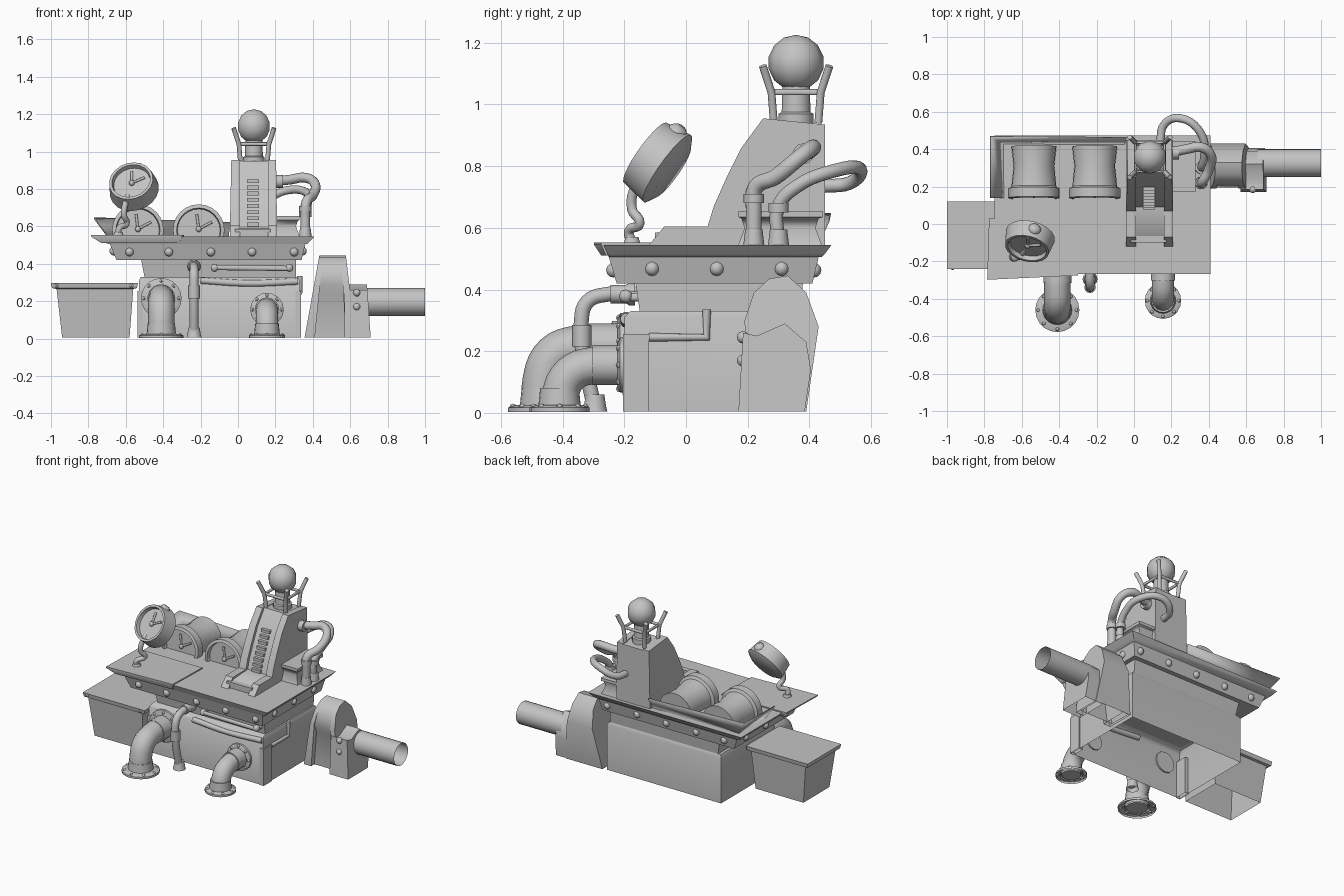
import bpy, bmesh, math
from mathutils import Vector

cube = bpy.data.objects.get("Cube")
if cube:
    bpy.data.objects.remove(cube, do_unlink=True)

GREY = (0.55, 0.55, 0.55, 1)
mat = bpy.data.materials.new("plain grey")
mat.use_nodes = True
mat.diffuse_color = GREY
mat.node_tree.nodes["Principled BSDF"].inputs["Base Color"].default_value = GREY
parts = []


def add(name, mesh):
    mesh.materials.clear()
    mesh.materials.append(mat)
    ob = bpy.data.objects.new(name, mesh)
    bpy.context.collection.objects.link(ob)
    parts.append(ob)
    return ob


def finish(name, bm):
    bmesh.ops.recalc_face_normals(bm, faces=bm.faces)
    # Parts that stand on the floor are open underneath
    floor = [f for f in bm.faces if all(v.co.z < .012 for v in f.verts)]
    bmesh.ops.delete(bm, geom=floor, context='FACES')
    me = bpy.data.meshes.new(name)
    bm.to_mesh(me)
    bm.free()
    return add(name, me)


def loft(name, rings, closed=True, caps=True):
    bm = bmesh.new()
    vs = [[bm.verts.new(p) for p in ring] for ring in rings]
    n = len(vs[0])
    for a, b in zip(vs, vs[1:]):
        for i in range(n if closed else n - 1):
            j = (i + 1) % n
            bm.faces.new((a[i], a[j], b[j], b[i]))
    if closed and caps:
        bm.faces.new(vs[0])
        bm.faces.new(vs[-1])
    return finish(name, bm)


def stack(name, levels):
    """Stacked rectangles, each given as x0, x1, y0, y1, z."""
    return loft(name, [[(a, c, z), (b, c, z), (b, d, z), (a, d, z)]
                       for a, b, c, d, z in levels])


def box(name, x0, x1, y0, y1, z0, z1):
    return stack(name, [(x0, x1, y0, y1, z0), (x0, x1, y0, y1, z1)])


def prism(name, outline, x0, x1, lean0=0.0, lean1=0.0):
    """A side outline of (y, z) points drawn out along x."""
    return loft(name, [[(x + lean * z, y, z) for y, z in outline]
                       for x, lean in ((x0, lean0), (x1, lean1))])


def lathe(name, profile, loc, axis=(0, 0, 1), n=20, caps=True):
    """A profile of (radius, height) points turned about an axis."""
    q = Vector(axis).to_track_quat('Z', 'Y')
    ring = [math.tau * i / n for i in range(n)]
    return loft(name, [[Vector(loc) + q @ Vector((r * math.cos(t), r * math.sin(t), h))
                        for t in ring] for r, h in profile], caps=caps)


def ball(name, loc, r, u=10, v=6):
    bm = bmesh.new()
    bmesh.ops.create_uvsphere(bm, u_segments=u, v_segments=v, radius=r)
    bmesh.ops.translate(bm, verts=bm.verts, vec=loc)
    return finish(name, bm)


def tube(name, pts, r, smooth=True, cyclic=False):
    cu = bpy.data.curves.new(name, 'CURVE')
    cu.dimensions = '3D'
    cu.bevel_depth, cu.bevel_resolution, cu.resolution_u = r, 4, 5
    cu.use_fill_caps = True
    if smooth:
        sp = cu.splines.new('BEZIER')
        sp.bezier_points.add(len(pts) - 1)
        for b, p in zip(sp.bezier_points, pts):
            b.co = p
            b.handle_left_type = b.handle_right_type = 'AUTO'
    else:
        sp = cu.splines.new('POLY')
        sp.points.add(len(pts) - 1)
        for b, p in zip(sp.points, pts):
            b.co = (*p, 1)
    sp.use_cyclic_u = cyclic
    tmp = bpy.data.objects.new(name + "_path", cu)
    bpy.context.collection.objects.link(tmp)
    dg = bpy.context.evaluated_depsgraph_get()
    me = bpy.data.meshes.new_from_object(tmp.evaluated_get(dg))
    bpy.data.objects.remove(tmp, do_unlink=True)
    return add(name, me)


def dial_hands(name, centre, axis, r):
    q = Vector(axis).to_track_quat('Z', 'Y')
    for i, t in enumerate((0.5, 1.7)):
        tip = q @ Vector((math.cos(t) * r, math.sin(t) * r, 0))
        tube(f"{name}_hand_{i}", [centre, Vector(centre) + tip], 0.007, False)
    ball(name + "_hub", centre, 0.016)


def flange(name, loc, axis, r):
    lathe(name, [(r, 0), (r, 0.014), (r * 0.8, 0.022)], loc, axis)
    q = Vector(axis).to_track_quat('Z', 'Y')
    for i in range(8):
        t = math.tau * i / 8
        ball(f"{name}_bolt_{i}", Vector(loc) + q @ Vector(
            (0.86 * r * math.cos(t), 0.86 * r * math.sin(t), 0.016)), 0.011, 6, 4)


# Cabinet with corner pillars, trim and rail
stack("lower_cabinet", [(-.53, .33, -.2, .38, .005), (-.53, .33, -.2, .38, .31),
                        (-.52, .32, -.18, .37, .33)])
for x in (-.537, .307):
    stack("corner_pillar", [(x, x + .03, -.205, -.12, .005), (x, x + .03, -.205, -.12, .255)])
stack("upper_cabinet", [(-.5, .31, -.15, .37, .33), (-.52, .31, -.165, .38, .43)])
tube("front_trim", [(-.2, -.195, .31), (.05, -.195, .295), (.32, -.195, .305)], 0.018)
tube("side_bracket", [(.33, -.12, .245), (.33, .067, .245), (.33, .067, .335)], 0.014, False)
tube("front_rail", [(-.13, -.15, .38), (-.12, -.2, .38), (.27, -.2, .375), (.28, -.15, .375)],
     0.014, False)
for x in (-.125, .275):
    ball("rail_end", (x, -.195, .378), 0.022)

# Skirt with bolts, and the flared tabletop
stack("skirt", [(-.65, .34, -.225, .41, .42), (-.685, .36, -.25, .43, .505)])
for x in (-.58, -.37, -.145, .075, .3):
    for y in (-.235, .415):
        ball("skirt_bolt", (x, y, .463), 0.024)
for y in (-.11, .1, .31):
    for x in (-.665, .345):
        ball("skirt_bolt", (x, y, .468), 0.024)
stack("tabletop", [(-.69, .37, -.25, .44, .505), (-.72, .38, -.255, .45, .515),
                   (-.745, .408, -.268, .472, .545)])
loft("left_plate", [[(-.73, -.275, .51), (-.31, -.26, .51), (-.3, .01, .51), (-.72, .01, .51)]]
     + [[(-.785, -.298, z), (-.3, -.275, z), (-.29, .03, z), (-.775, .03, z)]
        for z in (.545, .553)])

# Flared tray behind the two gauge drums
tray = loft("back_tray", [[(-.7, .14, .545), (-.7, .43, .545), (-.05, .43, .545)],
                          [(-.77, .14, .64), (-.77, .47, .645), (-.04, .465, .62)]],
            closed=False)
tray.modifiers.new("thickness", 'SOLIDIFY').thickness = 0.005
axis = (0, -1, 0.06)
for x in (-.535, -.21):
    lathe("gauge_drum", [(.12, -.275), (.108, -.17), (.12, -.06), (.138, -.05), (.138, 0),
                         (.118, .005), (.114, -.02)], (x, .14, .58), axis, 24)
    dial_hands("drum_dial", (x, .155, .585), axis, .08)

# Tilted gauge on a hooked stalk
axis, face = Vector((-.2, -.8, .57)).normalized(), Vector((-.572, -.132, .843))
lathe("tilted_gauge", [(.1, -.11), (.134, -.09), (.12, 0), (.105, 0), (.1, -.025)],
      face, axis, 20)
dial_hands("tilted_dial", face - axis * .02, axis, .075)
lathe("gauge_knob", [(.034, 0), (.034, .02), (.02, .035)], (-.535, -.035, .9),
      (.3, .55, .75), 10)
tube("gauge_stalk", [(-.64, -.175, .55), (-.635, -.185, .59), (-.595, -.15, .615),
                     (-.61, -.175, .66), (-.6, -.165, .73), (-.58, -.12, .78)], 0.016)
lathe("stalk_foot", [(.028, 0), (.022, .02)], (-.64, -.175, .55), n=10)

# Tower: two cheeks around a set-back core with a ladder
slope = [(.07, .605), (.09, .67), (.13, .76), (.18, .86), (.25, .955)]
outer = [(-.12, .545), (-.07, .605)] + slope + [(.45, .935), (.45, .545)]
core = [(-.1, .545), (-.06, .59)] + [(y + .02, z - .005) for y, z in slope] \
    + [(.45, .93), (.45, .545)]
prism("tower_core", core, -.01, .18)
prism("tower_cheek_right", outer, -.055, .01, .02, 0)
prism("tower_cheek_left", outer, .16, .218, 0, -.015)
box("tower_foot", -.015, .175, -.1, -.04, .545, .585)
for i in range(8):
    z = .61 + i * .033
    for (y0, z0), (y1, z1) in zip(slope, slope[1:]):
        if z0 <= z < z1:
            y = y0 + (y1 - y0) * (z - z0) / (z1 - z0)
            box("ladder_rung", .048, .112, y + .007, y + .05, z - .01, z + .01)

# Lamp with its cage
LX, LY = .085, .357
lathe("lamp_neck", [(.058, .93), (.058, .97), (.048, .975), (.045, 1.07)], (LX, LY, 0), n=14)
ball("lamp_bulb", (LX, LY, 1.135), .091, 10, 7)
corners = [(-1, -1), (1, -1), (1, 1), (-1, 1)]
tube("cage_bars", [(LX + .078 * a, LY + .078 * b, 1.04) for a, b in corners], .01, False, True)
for a, b in corners:
    tube("cage_post", [(LX + s * a, LY + s * b, z) for s, z in
                       ((.072, .94), (.08, 1.04), (.108, 1.125))], .013, False)

# Small box and hoses beside the tower
stack("side_box", [(.2, .33, .17, .44, .545), (.2, .31, .19, .42, .6), (.2, .32, .18, .43, .63),
                   (.2, .33, .17, .445, .635), (.2, .33, .17, .445, .655)])
tube("upper_hose", [(.19, .38, .84), (.28, .4, .85), (.36, .41, .86), (.41, .37, .83),
                    (.4, .29, .765), (.365, .225, .73), (.36, .22, .65), (.36, .22, .55)], .026)
tube("rear_hose", [(.36, .3, .55), (.36, .3, .67), (.375, .36, .735), (.36, .48, .785),
                   (.25, .565, .79), (.16, .53, .745), (.14, .44, .735)], .022)
for y, z in ((.22, .68), (.3, .65)):
    lathe("hose_collar", [(.033, 0), (.033, .03)], (.36, y, z), n=12)
    lathe("hose_foot", [(.034, 0), (.028, .05)], (.36, y, .545), n=12)
lathe("upper_hose_end", [(.034, 0), (.034, .04)], (.2, .38, .84), (1, 0, 0), 12)

# Two large elbow pipes on the front
for x, z, y, r, f in ((-.41, .215, -.46, .07, .118), (.155, .155, -.41, .06, .097)):
    tube("elbow_pipe", [(x, -.19, z), (x, y + .12, z), (x, y + .035, z - .03),
                        (x, y, z - .11), (x, y, .01)], r)
    flange("wall_flange", (x, -.2, z), (0, -1, 0), f * .92)
    flange("floor_flange", (x, y, .003), (0, 0, 1), f)
    lathe("wall_collar", [(r + .005, 0), (r + .005, y * -.25)], (x, -.2, z), (0, -1, 0))
    lathe("floor_collar", [(r + .01, .01), (r + .003, .08)], (x, y, 0))

# Thin drain pipe
X = -.235
tube("drain_pipe", [(X, -.15, .385), (X, -.25, .385), (X, -.32, .36), (X, -.34, .29),
                    (X, -.335, .2), (X, -.3, .03)], .024)
lathe("drain_wall_collar", [(.036, 0), (.036, .02), (.03, .03), (.03, .08)], (X, -.165, .385),
      (0, -1, 0), 12)
lathe("drain_collar", [(.031, 0), (.031, .07)], (X, -.338, .215), n=12)
lathe("drain_foot", [(.04, .005), (.036, .02), (.03, .06)], (X, -.295, 0), n=12)

# Bin on the right side
stack("bin", [(-.94, -.58, -.2, .08, .005), (-.97, -.56, -.225, .1, .265),
              (-.995, -.54, -.235, .115, .27), (-1, -.535, -.24, .12, .298)])
for x in (-.97, -.57):
    ball("bin_rivet", (x, -.235, .283), .012, 6, 4)

# Blower housing: a hump recessed low at the front between two ribs, with its outlet
hump = [(.2, .005), (.19, .3), (.22, .39), (.27, .435), (.33, .445), (.39, .39),
        (.43, .28), (.39, .005)]
prism("blower_core", [(.235, .005), (.225, .24), (.195, .29)] + hump[2:], .37, .62, .18, -.12)
prism("blower_rib_right", hump, .355, .41, .18, .1)
prism("blower_rib_left", hump, .575, .63, -.05, -.12)
prism("outlet_housing", [(.17, .005), (.185, .26), (.23, .25), (.32, .29), (.39, .23),
                         (.405, .14), (.385, .005)], .57, .71, 0, -.07)
for z in (.17, .245):
    ball("outlet_bolt", (.635, .185, z), .02)
lathe("outlet_pipe", [(.075, .66), (.075, 1)], (0, .325, .195), (1, 0, 0), 24, caps=False)

# Smooth shading with sharp edges kept
for ob in bpy.context.selected_objects:
    ob.select_set(False)
for ob in parts:
    ob.select_set(True)
bpy.context.view_layer.objects.active = parts[0]
bpy.ops.object.shade_smooth_by_angle(angle=math.radians(50))
